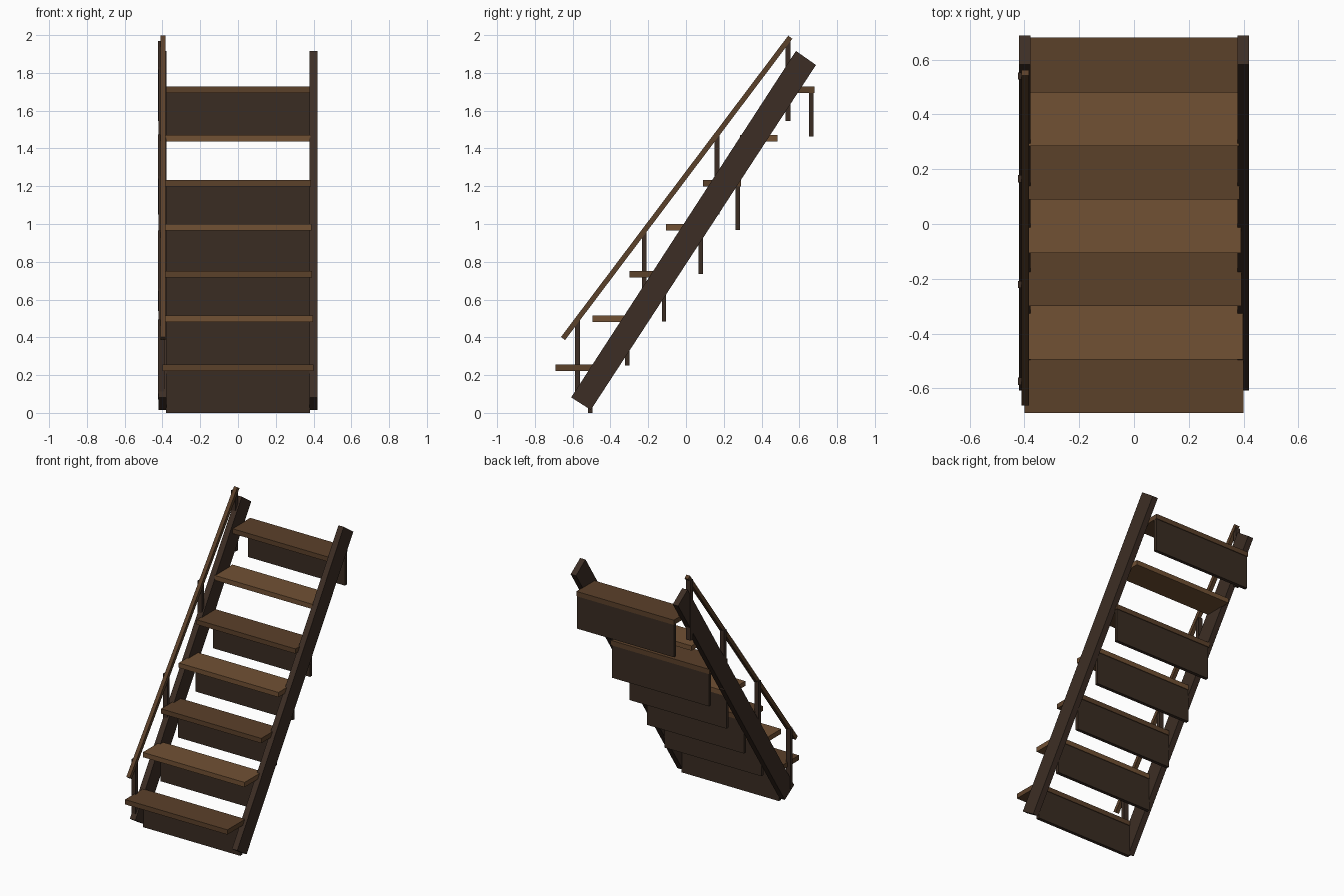
import bpy, bmesh
from mathutils import Vector

if "Cube" in bpy.data.objects:
    bpy.data.objects.remove(bpy.data.objects["Cube"])


def material(name, rgb):
    m = bpy.data.materials.new(name)
    m.diffuse_color = (*rgb, 1)
    m.use_nodes = True
    m.node_tree.nodes["Principled BSDF"].inputs["Base Color"].default_value = m.diffuse_color
    return m


STRINGER = material("stringer_wood", (0.046, 0.027, 0.018))
RISER = material("riser_wood", (0.042, 0.025, 0.016))
DARK = material("dark_tread_wood", (0.105, 0.052, 0.023))
LIGHT = material("light_tread_wood", (0.165, 0.082, 0.034))


def extrude_x(name, profile, x0, x1, mat):
    """Extrude a side profile of (y, z) points from x0 to x1."""
    bm = bmesh.new()
    face = bm.faces.new([bm.verts.new((x0, y, z)) for y, z in profile])
    ext = bmesh.ops.extrude_face_region(bm, geom=[face])
    moved = [v for v in ext["geom"] if isinstance(v, bmesh.types.BMVert)]
    bmesh.ops.translate(bm, verts=moved, vec=(x1 - x0, 0, 0))
    bmesh.ops.recalc_face_normals(bm, faces=bm.faces)
    me = bpy.data.meshes.new(name)
    bm.to_mesh(me)
    bm.free()
    me.materials.append(mat)
    ob = bpy.data.objects.new(name, me)
    bpy.context.collection.objects.link(ob)
    return ob


def box(name, x0, x1, y0, y1, z0, z1, mat):
    return extrude_x(name, [(y0, z0), (y1, z0), (y1, z1), (y0, z1)], x0, x1, mat)


# Sloping side stringers
slope = [(-0.608, 0.082), (-0.504, 0.016), (0.688, 1.842), (0.582, 1.916)]
extrude_x("left_stringer", slope, -0.42, -0.378, STRINGER)
extrude_x("right_stringer", slope, 0.378, 0.42, STRINGER)

# Treads with alternating wood, each with a riser board (the sixth is missing)
tread_tops = [0.255, 0.515, 0.75, 1.0, 1.232, 1.472, 1.728]
half_widths = [0.40, 0.398, 0.392, 0.39, 0.386, 0.383, 0.381]
for i, (top, w) in enumerate(zip(tread_tops, half_widths)):
    y = -0.69 + i * 0.195
    box(f"tread_{i + 1}", -w, w, y, y + 0.2, top - 0.034, top,
        LIGHT if i % 2 else DARK)
    if i != 5:
        box(f"riser_{i + 1}", -0.38, 0.38, y + 0.172, y + 0.195,
            max(0, top - 0.265), top - 0.034, RISER)

# Handrail on the left side
a, b = Vector((-0.651, 0.394)), Vector((0.552, 1.989))
d = (b - a).normalized()
n = Vector((-d.y, d.x)) * 0.0135
extrude_x("handrail", [a + n, a - n, b - n, b + n], -0.41, -0.383, DARK)

# Handrail posts
for i, (y, top) in enumerate([(-0.574, 0.495), (-0.221, 0.965),
                              (0.165, 1.475), (0.54, 1.97)]):
    box(f"handrail_post_{i + 1}", -0.423, -0.389, y - 0.013, y + 0.013,
        top - 0.425, top, STRINGER)
